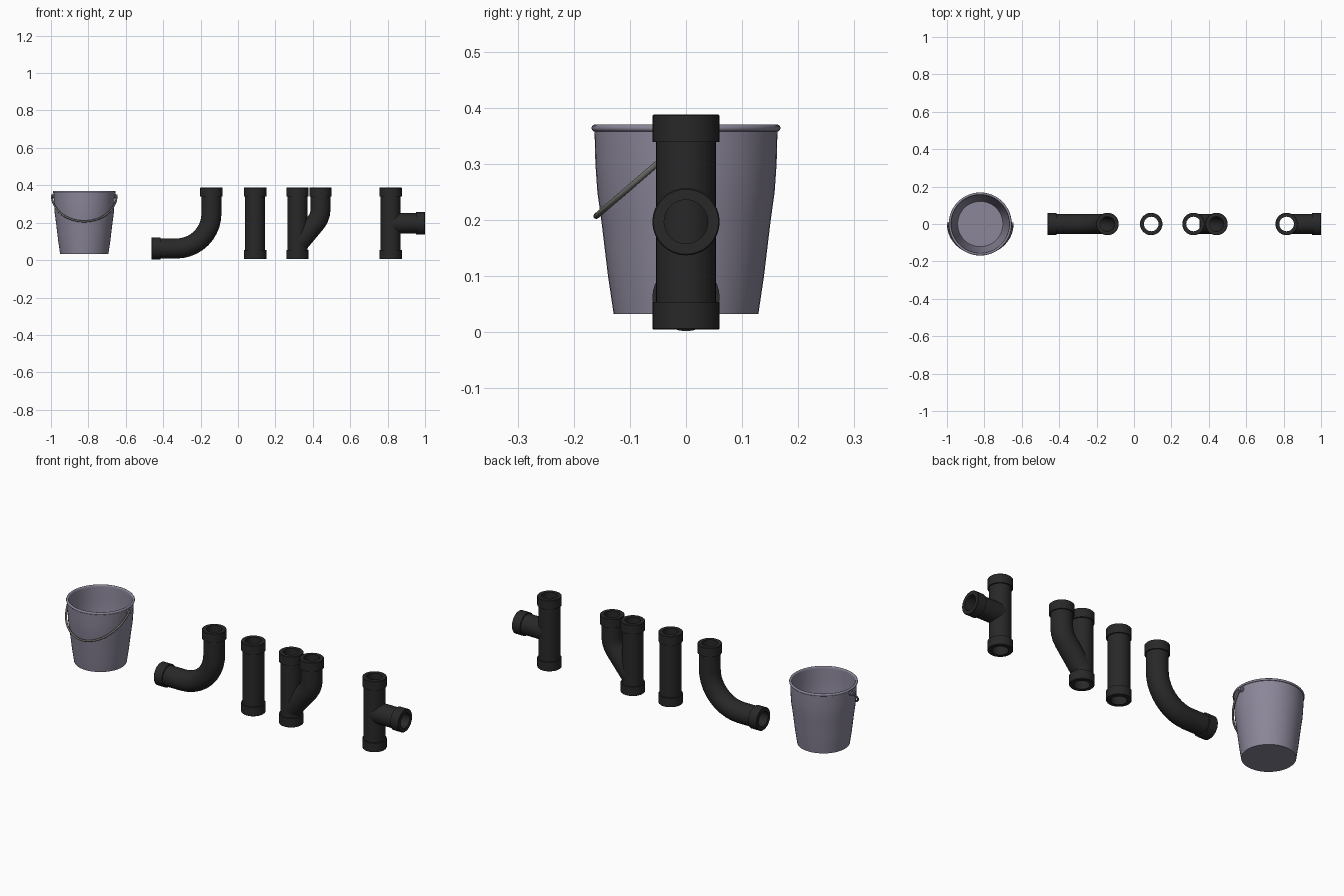
import bpy, bmesh, math
from mathutils import Vector

cube = bpy.data.objects.get("Cube")
if cube:
    bpy.data.objects.remove(cube, do_unlink=True)

TUBE, COLLAR, BORE, DEPTH = 0.0535, 0.06, 0.039, 0.049
TOP, BASE = 0.388, 0.005
SIDES = 32


def material(name, rgb):
    m = bpy.data.materials.new(name)
    m.use_nodes = True
    m.diffuse_color = (*rgb, 1)
    bsdf = m.node_tree.nodes["Principled BSDF"]
    bsdf.inputs["Base Color"].default_value = (*rgb, 1)
    bsdf.inputs["Roughness"].default_value = 0.6
    return m


black = material("black plastic", (0.021, 0.021, 0.021))
lilac = material("lilac grey plastic", (0.26, 0.24, 0.32))
steel = material("dull steel", (0.15, 0.15, 0.14))


def finish(name, bm, mat, location=(0, 0, 0)):
    bmesh.ops.recalc_face_normals(bm, faces=bm.faces[:])
    mesh = bpy.data.meshes.new(name)
    bm.to_mesh(mesh)
    bm.free()
    mesh.materials.append(mat)
    ob = bpy.data.objects.new(name, mesh)
    ob.location = location
    bpy.context.collection.objects.link(ob)
    bpy.ops.object.select_all(action='DESELECT')
    ob.select_set(True)
    bpy.context.view_layer.objects.active = ob
    bpy.ops.object.shade_smooth_by_angle(angle=math.radians(35))
    return ob


def bridge(bm, a, b):
    n = len(a)
    for i in range(n):
        bm.faces.new((a[i], a[(i + 1) % n], b[(i + 1) % n], b[i]))


def pipe(name, path, end_collar=True, saddle_x=None):
    """Hollow pipe along an (x, z) path with a collar at the start and maybe the end."""
    pts = [Vector((x, 0, z)) for x, z in path]
    n = len(pts)
    tans = [(pts[min(i + 1, n - 1)] - pts[max(i - 1, 0)]).normalized() for i in range(n)]
    inner_start = pts[0] + tans[0] * DEPTH
    stations = [(pts[0], tans[0], COLLAR - 0.002),
                (pts[0] + tans[0] * 0.002, tans[0], COLLAR),
                (inner_start, tans[0], COLLAR), (inner_start, tans[0], TUBE)]
    stations += [(p, t, TUBE) for p, t in zip(pts[1:-1], tans[1:-1])]
    if end_collar:
        inner_end = pts[-1] - tans[-1] * DEPTH
        stations += [(inner_end, tans[-1], TUBE), (inner_end, tans[-1], COLLAR),
                     (pts[-1] - tans[-1] * 0.002, tans[-1], COLLAR),
                     (pts[-1], tans[-1], COLLAR - 0.002)]
    else:
        stations.append((pts[-1], tans[-1], TUBE))

    bm = bmesh.new()
    side = Vector((0, 1, 0))

    def ring(p, t, r):
        nrm = t.cross(side)
        angles = [math.tau * i / SIDES for i in range(SIDES)]
        return [bm.verts.new(p + (nrm * math.cos(a) + side * math.sin(a)) * r) for a in angles]

    outer = [ring(*s) for s in stations]
    bore = [ring(p, t, BORE) for i, (p, t, r) in enumerate(stations)
            if i == 0 or (p - stations[i - 1][0]).length > 1e-5]
    # trim the plain end to sit inside the wall of the upright pipe
    if saddle_x is not None:
        t = tans[-1]
        for v in outer[-1] + bore[-1]:
            x = saddle_x + math.sqrt(max(0, 0.047 ** 2 - v.co.y ** 2))
            v.co += t * ((x - v.co.x) / t.x)
    for rings in (outer, bore):
        for a, b in zip(rings, rings[1:]):
            bridge(bm, a, b)
    bridge(bm, outer[0], bore[0])
    bridge(bm, outer[-1], bore[-1])
    return finish(name, bm, black)


def lathe(name, profile, mat, location, sides=48):
    """Spin an (r, z) profile about z, capping zero-radius ends."""
    bm = bmesh.new()
    rings = []
    for r, z in profile:
        rings.append([bm.verts.new((r * math.cos(math.tau * i / sides),
                                    r * math.sin(math.tau * i / sides), z))
                      for i in range(sides)])
    for a, b in zip(rings, rings[1:]):
        bridge(bm, a, b)
    bm.faces.new(rings[0])
    bm.faces.new(rings[-1])
    return finish(name, bm, mat, location)


# Pipe fittings
BEND = 0.187
arc = [math.radians(a) for a in range(0, 91, 9)]
elbow_x, elbow_z = -0.142, 0.062
pipe("elbow_pipe", [(elbow_x, TOP)]
     + [(elbow_x - BEND + BEND * math.cos(a), elbow_z + BEND - BEND * math.sin(a)) for a in arc]
     + [(-0.463, elbow_z)])

for name, x in (("straight_pipe", 0.092), ("wye_upright", 0.318), ("tee_upright", 0.816)):
    pipe(name, [(x, TOP), (x, 0.2), (x, BASE)])

pipe("wye_branch", [(0.441, TOP), (0.441, 0.27), (0.438, 0.245), (0.43, 0.222),
                    (0.417, 0.202), (0.39, 0.17), (0.36, 0.134)],
     end_collar=False, saddle_x=0.318)
pipe("tee_branch", [(1.0, 0.197), (0.9, 0.197), (0.86, 0.197)],
     end_collar=False, saddle_x=0.816)

# Bucket: outer wall, rolled rim, inner wall and floor
BUCKET = (-0.822, 0, 0)
wall = [(0.129, 0.033), (0.139, 0.1), (0.145, 0.15), (0.151, 0.2), (0.158, 0.25),
        (0.1615, 0.3), (0.163, 0.358)]
rim_centre, rim_r = 0.162, 0.0065
rim = [(rim_centre + rim_r * math.cos(a), 0.364 + rim_r * math.sin(a))
       for a in (math.radians(d) for d in range(-60, 181, 30))]
lining = [(r - 0.008, max(z, 0.045)) for r, z in reversed(wall)]
lathe("bucket", wall + rim + lining, lilac, BUCKET)


# Pivot lugs on both sides of the bucket
for name, sx in (("left_lug", 1), ("right_lug", -1)):
    lug = lathe(name, [(0.013, 0.155), (0.013, 0.168), (0.008, 0.170), (0.008, 0.178)],
                lilac, (BUCKET[0], 0, 0.343), 16)
    lug.rotation_euler = (0, sx * math.pi / 2, 0)

# Wire handle hanging forward
curve = bpy.data.curves.new("bucket_handle", 'CURVE')
curve.dimensions = '3D'
curve.bevel_depth = 0.0052
curve.bevel_resolution = 2
curve.use_fill_caps = True
spline = curve.splines.new('POLY')
STEPS = 32
spline.points.add(STEPS)
for i, p in enumerate(spline.points):
    a = math.pi * i / STEPS
    p.co = (0.173 * math.cos(a), -0.16 * math.sin(a), 0.345 - 0.138 * math.sin(a), 1)
curve.materials.append(steel)
handle = bpy.data.objects.new("bucket_handle", curve)
handle.location = BUCKET
bpy.context.collection.objects.link(handle)
